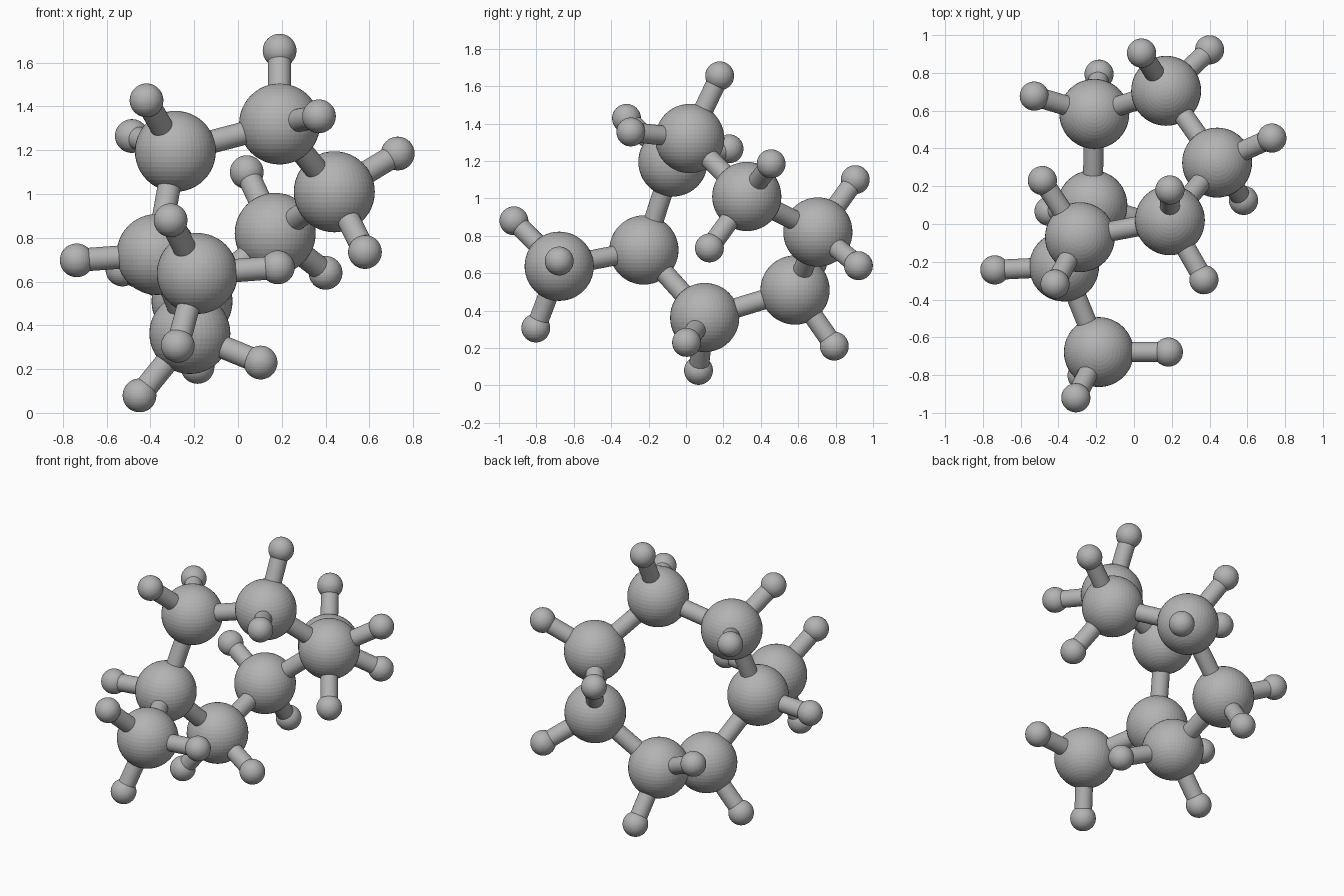
import bpy
from mathutils import Vector

cube = bpy.data.objects.get("Cube")
if cube:
    bpy.data.objects.remove(cube, do_unlink=True)

BIG_RADIUS, SMALL_RADIUS, ROD_RADIUS = 0.185, 0.077, 0.053

grey = bpy.data.materials.new("plain_grey")
grey.use_nodes = True
colour = (0.45, 0.45, 0.45, 1)
grey.diffuse_color = colour
grey.node_tree.nodes["Principled BSDF"].inputs["Base Color"].default_value = colour


def finish(name):
    obj = bpy.context.object
    obj.name = name
    obj.data.materials.append(grey)
    return obj


def ball(name, centre, radius):
    bpy.ops.mesh.primitive_uv_sphere_add(
        segments=48, ring_count=24, radius=radius, location=centre)
    finish(name)


def rod(name, start, end):
    start, end = Vector(start), Vector(end)
    span = end - start
    bpy.ops.mesh.primitive_cylinder_add(
        vertices=32, radius=ROD_RADIUS, depth=span.length,
        location=(start + end) / 2,
        rotation=span.to_track_quat("Z", "Y").to_euler())
    finish(name)
    bpy.ops.object.shade_smooth_by_angle()


# Each large ball: its centre, then the small balls joined to it
atoms = {
    "upper_left": ((0.19, 0.02, 1.32), [(0.19, 0.18, 1.655), (0.37, -0.295, 1.355)]),
    "middle_left": ((0.44, 0.325, 1.01), [(0.73, 0.455, 1.185), (0.58, 0.125, 0.735)]),
    "rear": ((0.17, 0.705, 0.82), [(0.04, 0.905, 1.1), (0.4, 0.922, 0.64)]),
    "lower_rear": ((-0.21, 0.583, 0.51), [(-0.185, 0.793, 0.21), (-0.528, 0.677, 0.655)]),
    "lower_front": ((-0.22, 0.1, 0.363), [(-0.45, 0.067, 0.08), (0.103, 0.003, 0.23)]),
    "branching": ((-0.37, -0.225, 0.724), [(-0.737, -0.243, 0.697)]),
    "upper_right": ((-0.286, -0.07, 1.195), [(-0.418, -0.318, 1.428), (-0.485, 0.23, 1.265)]),
    "side_branch": ((-0.186, -0.678, 0.637),
                    [(-0.308, -0.92, 0.88), (0.182, -0.678, 0.665), (-0.275, -0.803, 0.307)]),
}

# Balls, with rods out to their small neighbours
for name, (centre, satellites) in atoms.items():
    ball(name + "_large_ball", centre, BIG_RADIUS)
    for number, spot in enumerate(satellites, 1):
        ball(f"{name}_small_ball_{number}", spot, SMALL_RADIUS)
        rod(f"{name}_short_rod_{number}", centre, spot)

# Closed seven-ball ring, plus the side branch
ring = [name for name in atoms if name != "side_branch"]
links = list(zip(ring, ring[1:] + ring[:1])) + [("branching", "side_branch")]
for a, b in links:
    rod(f"{a}_to_{b}_rod", atoms[a][0], atoms[b][0])
